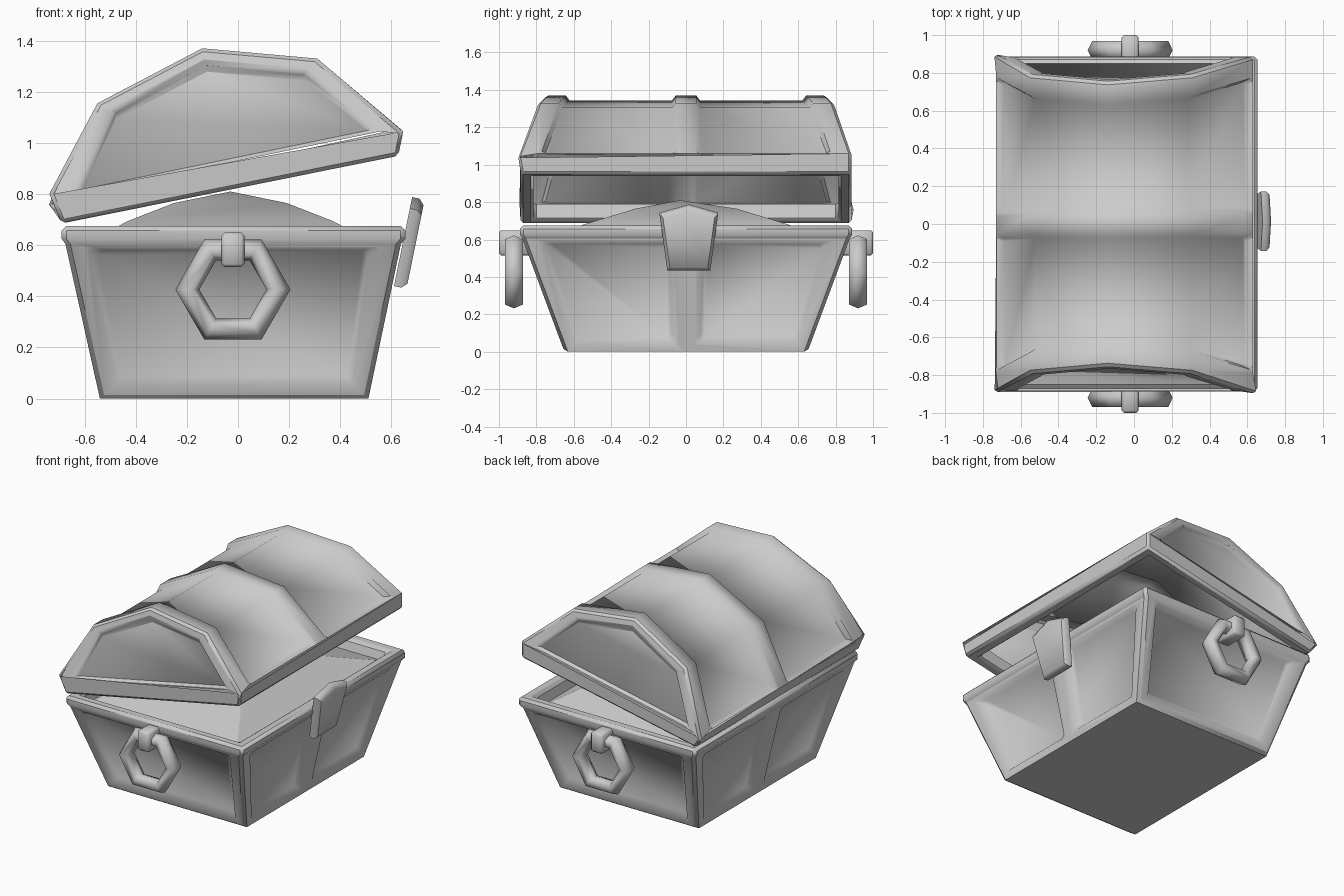
import bpy, bmesh, math
from mathutils import Vector as V

if "Cube" in bpy.data.objects:
    bpy.data.objects.remove(bpy.data.objects["Cube"])


def finish(name, bm, bevel=0.0, angle=60):
    bmesh.ops.remove_doubles(bm, verts=bm.verts, dist=0.0005)
    bmesh.ops.recalc_face_normals(bm, faces=bm.faces)
    me = bpy.data.meshes.new(name)
    bm.to_mesh(me)
    bm.free()
    ob = bpy.data.objects.new(name, me)
    bpy.context.collection.objects.link(ob)
    bpy.ops.object.select_all(action='DESELECT')
    ob.select_set(True)
    bpy.context.view_layer.objects.active = ob
    bpy.ops.object.shade_smooth_by_angle(angle=math.radians(angle))
    if bevel:
        m = ob.modifiers.new("soft_edges", 'BEVEL')
        m.width = bevel
        m.segments = 1
        m.limit_method = 'ANGLE'
        m.angle_limit = math.radians(65)
    return ob


def face(bm, pts):
    return bm.faces.new([bm.verts.new(p) for p in pts])


def loft(bm, loops, closed=True):
    for a, b in zip(loops, loops[1:]):
        n = len(a)
        for i in range(n if closed else n - 1):
            j = (i + 1) % n
            face(bm, [a[i], a[j], b[j], b[i]])


def rect(x0, x1, y, z0, z1=None):
    z1 = z0 if z1 is None else z1
    return [V((x0, -y, z0)), V((x1, -y, z1)), V((x1, y, z1)), V((x0, y, z0))]


def panel(bm, quad, ml, mr, mb, mt, depth):
    """Framed recessed panel; quad is bottom-left, bottom-right, top-right, top-left."""
    bl, br, tr, tl = quad

    def at(u, v):
        return bl.lerp(br, u).lerp(tl.lerp(tr, u), v)
    w, h = (br - bl).length, (tl - bl).length
    l, r, b, t = ml / w, 1 - mr / w, mb / h, 1 - mt / h
    g, k = 0.025 / w, 0.025 / h
    inner = [at(l, b), at(r, b), at(r, t), at(l, t)]
    low = [p + depth for p in (at(l + g, b + k), at(r - g, b + k), at(r - g, t - k), at(l + g, t - k))]
    loft(bm, [quad, inner, low])
    face(bm, low)


# Chest body: tapered box with framed panels, rim and hollow inside
bm = bmesh.new()
base, top = rect(-0.54, 0.51, 0.65, 0), rect(-0.675, 0.637, 0.875, 0.605)
face(bm, base)
for i in range(4):
    j = (i + 1) % 4
    q = [base[i], base[j], top[j], top[i]]
    n = (q[1] - q[0]).cross(q[3] - q[0]).normalized() * -0.035
    if i % 2 == 0:
        panel(bm, q, 0.07, 0.07, 0.06, 0.015, n)
    else:
        mb, mt = q[0].lerp(q[1], 0.5), q[3].lerp(q[2], 0.5)
        panel(bm, [q[0], mb, mt, q[3]], 0.07, 0.05, 0.05, 0.015, n)
        panel(bm, [mb, q[1], mt.lerp(q[2], 1.0), mt], 0.05, 0.07, 0.05, 0.015, n)
loft(bm, [top, rect(-0.69, 0.655, 0.887, 0.625), rect(-0.69, 0.655, 0.887, 0.675),
          rect(-0.61, 0.575, 0.81, 0.675), rect(-0.57, 0.535, 0.76, 0.52)])
finish("chest_body", bm, 0.018)

# Treasure heap filling the body
bm = bmesh.new()
c = V((-0.03, 0, 0))
heap = [[c + V((x, y, z)) for x, y in ((-a, -b), (a, -b), (a, b), (-a, b))]
        for a, b, z in ((0.58, 0.8, 0.6), (0.40, 0.5, 0.695), (0.22, 0.27, 0.765))]
loft(bm, heap)
for i in range(4):
    face(bm, [heap[2][i], heap[2][(i + 1) % 4], V((-0.03, -0.03, 0.81))])
finish("treasure_heap", bm, 0, 20)

# Lid: arched cross-section with raised bands and recessed panels
P = [V(p) for p in ((-0.73, 0.78), (-0.55, 1.155), (-0.14, 1.37), (0.31, 1.33), (0.63, 1.06))]
M = (P[0] + P[4]) / 2
axis = (P[4] - P[0]).normalized()


def scaled(k):
    return [M + (p - M) * k for p in P]


def slant(p):
    d = p - P[0]
    return 0.885 - 0.29 * abs(axis.x * d.y - axis.y * d.x)


def column(prof, ys):
    return [V((p.x, y, p.y)) for p, y in zip(prof, ys)]


R = scaled(0.94)
E = [slant(p) for p in P]
I = [e - 0.11 for e in E]
J = [e - 0.13 for e in E]
bm = bmesh.new()
half = [column(P, E), column(P, I), column(R, J), column(R, [0.075] * 5), column(P, [0.055] * 5)]
mirrored = [[V((p.x, -p.y, p.z)) for p in col] for col in reversed(half)]
loft(bm, half + mirrored, closed=False)
for s in (1, -1):
    for k in (0, 4):
        face(bm, [V((p.x, s * p.y, p.z)) for p in (half[1][k], half[4][k], half[3][k], half[2][k])])
    # recessed lid ends
    A, B = scaled(0.87), scaled(0.83)
    loops = [column(P, [s * e for e in E]),
             column(A, [s * slant(p) for p in A]),
             column(B, [s * (slant(p) - 0.03) for p in B])]
    loft(bm, loops, closed=False)
    face(bm, loops[2])
    # floor ledge under the end recess
    face(bm, [loops[1][0], loops[1][4], loops[2][4], loops[2][0]])
# lid rim
loft(bm, [rect(-0.73, 0.63, 0.885, 0.78, 1.06), rect(-0.69, 0.63, 0.885, 0.685, 0.95),
          rect(-0.62, 0.56, 0.815, 0.70, 0.936), rect(-0.64, 0.56, 0.815, 0.79, 1.03)])
finish("lid", bm, 0.015)

# Latch plate, tilted with the chest wall
bm = bmesh.new()
shape = [(-0.10, 0.0), (0.13, 0.0), (0.172, 0.31), (0.015, 0.355), (-0.142, 0.31)]
up, out = V((0.2, 0, 0.98)), V((0.98, 0, -0.2))


def plate(k, d):
    return [V((0.61, 0.015 + (y - 0.015) * k, 0.44)) + up * (0.17 + (h - 0.17) * k) + out * d
            for y, h in shape]


loops = [plate(1, 0), plate(1, 0.03), plate(0.88, 0.05)]
loft(bm, loops)
face(bm, loops[0])
face(bm, loops[2])
finish("latch", bm, 0, 50)

# Ring handles and their staples on both ends
for s, side in ((-1, "front"), (1, "back")):
    bm = bmesh.new()
    loops = []
    for i in range(7):
        a = math.tau * i / 6
        loops.append([V((-0.02 + (0.178 + 0.047 * math.cos(t)) * math.cos(a),
                         s * 0.92 + 0.055 * math.sin(t),
                         0.427 + (0.178 + 0.047 * math.cos(t)) * math.sin(a)))
                      for t in (math.tau * k / 6 for k in range(6))])
    loft(bm, loops)
    finish(side + "_ring_handle", bm, 0, 70)

    bm = bmesh.new()
    bmesh.ops.create_cube(bm, size=1)
    bmesh.ops.scale(bm, vec=(0.09, 0.17, 0.135), verts=bm.verts)
    bmesh.ops.translate(bm, vec=(-0.02, s * 0.915, 0.582), verts=bm.verts)
    finish(side + "_ring_staple", bm, 0.012, 100)
